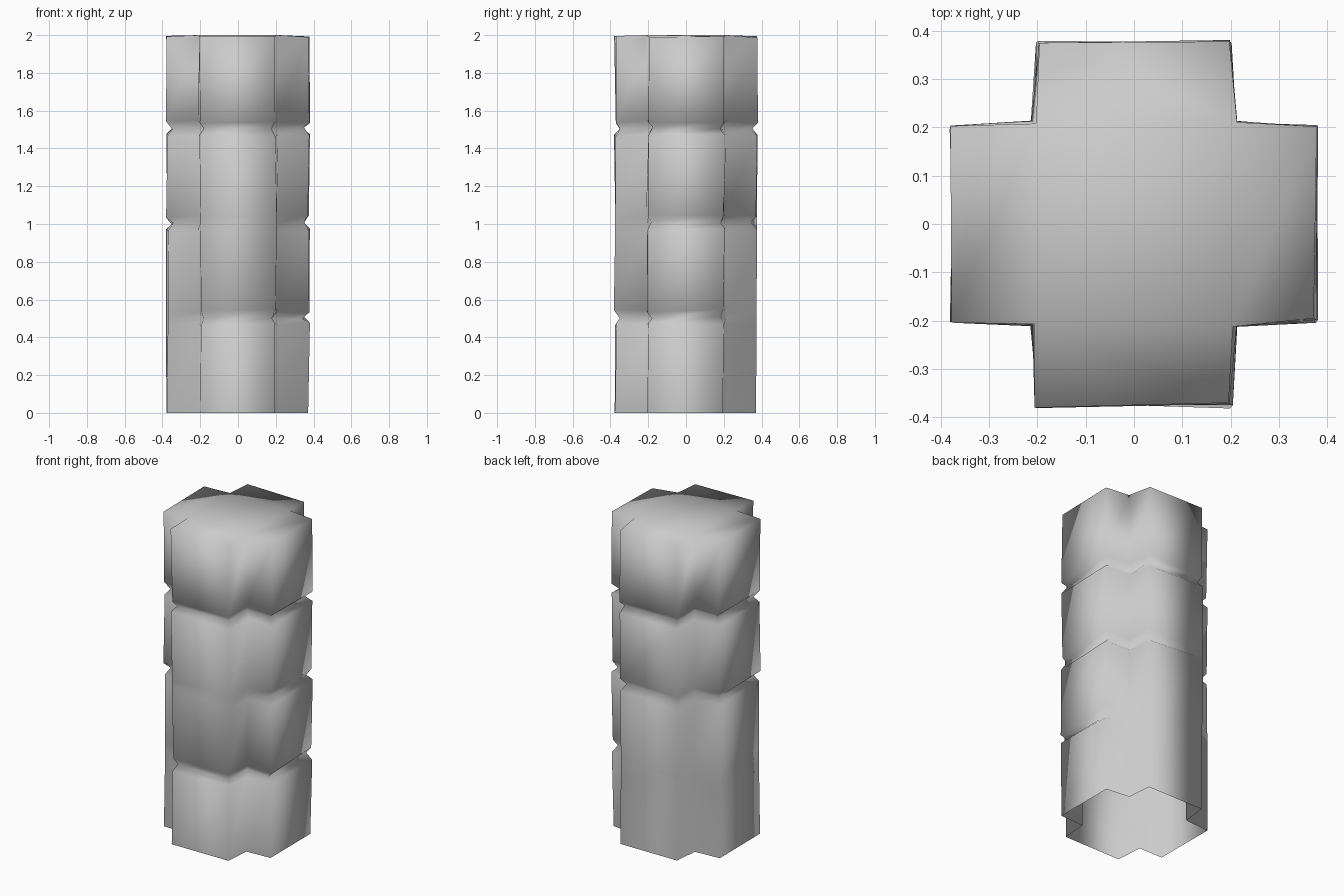
import bpy, bmesh, random
from mathutils import Matrix, Vector

cube = bpy.data.objects.get("Cube")
if cube:
    bpy.data.objects.remove(cube)
random.seed(4)

stone = bpy.data.materials.new("grey stone")
stone.use_nodes = True
stone.diffuse_color = (0.6, 0.6, 0.6, 1)
stone.node_tree.nodes["Principled BSDF"].inputs["Base Color"].default_value = (0.6, 0.6, 0.6, 1)

W, R = 0.2, 0.375            # half width and reach of each arm
JOINTS = (0.5, 1.0, 1.5)
# joints cut into the two outer corners of each arm: left, back, right, front
CUTS = [((0.5, 1.0, 1.5), (0.5, 1.0, 1.5)),
        ((1.0, 1.5), (1.5,)),
        ((1.0, 1.5), (1.0, 1.5)),
        ((0.5, 1.5), (0.5, 1.5))]


def wobble(amount):
    return random.uniform(-amount, amount)


def outline(bm, z, joint=None, seed_ring=None):
    """One cross-shaped ring; grooved corners are pulled in at a joint."""
    ring = []
    for k, (first, second) in enumerate(CUTS):
        turn = Matrix.Rotation(k * 1.5707963, 3, 'Z')
        following = CUTS[(k + 1) % 4][0]
        a, b = joint in first, joint in second
        inner = b and joint in following
        for x, y, cut in ((R, -W, a), (R, W, b), (W + 0.008, W + 0.008, inner)):
            pull = 0.03 if cut else 0
            side = 0.02 if y > 0 else -0.02
            p = Vector((x - pull + wobble(0.007), y - (side if cut else 0) + wobble(0.006), z + wobble(0.008)))
            ring.append(bm.verts.new(turn @ p))
    return ring


bm = bmesh.new()

# stacked rings: foot, a groove of three rings at each joint, head
rings = [outline(bm, 0.008)]
for j in JOINTS:
    rings += [outline(bm, j - 0.03), outline(bm, j + 0.005, j), outline(bm, j + 0.04)]
rings.append(outline(bm, 1.992))

# flat foot and nearly flat head
for v in rings[0]:
    v.co.z = 0
for i, v in enumerate(rings[-1]):
    v.co.z = 2.0 if i % 3 == 2 else 1.99 + wobble(0.006)

# uncut corners run straight past the joint
for n, j in enumerate(JOINTS):
    low, mid, high = rings[n * 3 + 1:n * 3 + 4]
    for k, cuts in enumerate(CUTS):
        for c in range(2):
            if j not in cuts[c]:
                i = k * 3 + c
                middle = (low[i].co + high[i].co) / 2
                for ring in (low, mid, high):
                    ring[i].co.xy = middle.xy

# walls
for low, high in zip(rings, rings[1:]):
    for i in range(12):
        m = (i + 1) % 12
        bm.faces.new((low[i], low[m], high[m], high[i]))

# head: centre square and four arms; the foot stays open
top = rings[-1]
bm.faces.new(top[2::3])
for k in range(4):
    bm.faces.new((top[k * 3 - 1], top[k * 3], top[k * 3 + 1], top[k * 3 + 2]))

for f in bm.faces:
    f.smooth = True
mesh = bpy.data.meshes.new("pillar")
bm.to_mesh(mesh)
bm.free()
mesh.materials.append(stone)
pillar = bpy.data.objects.new("pillar", mesh)
bpy.context.collection.objects.link(pillar)
